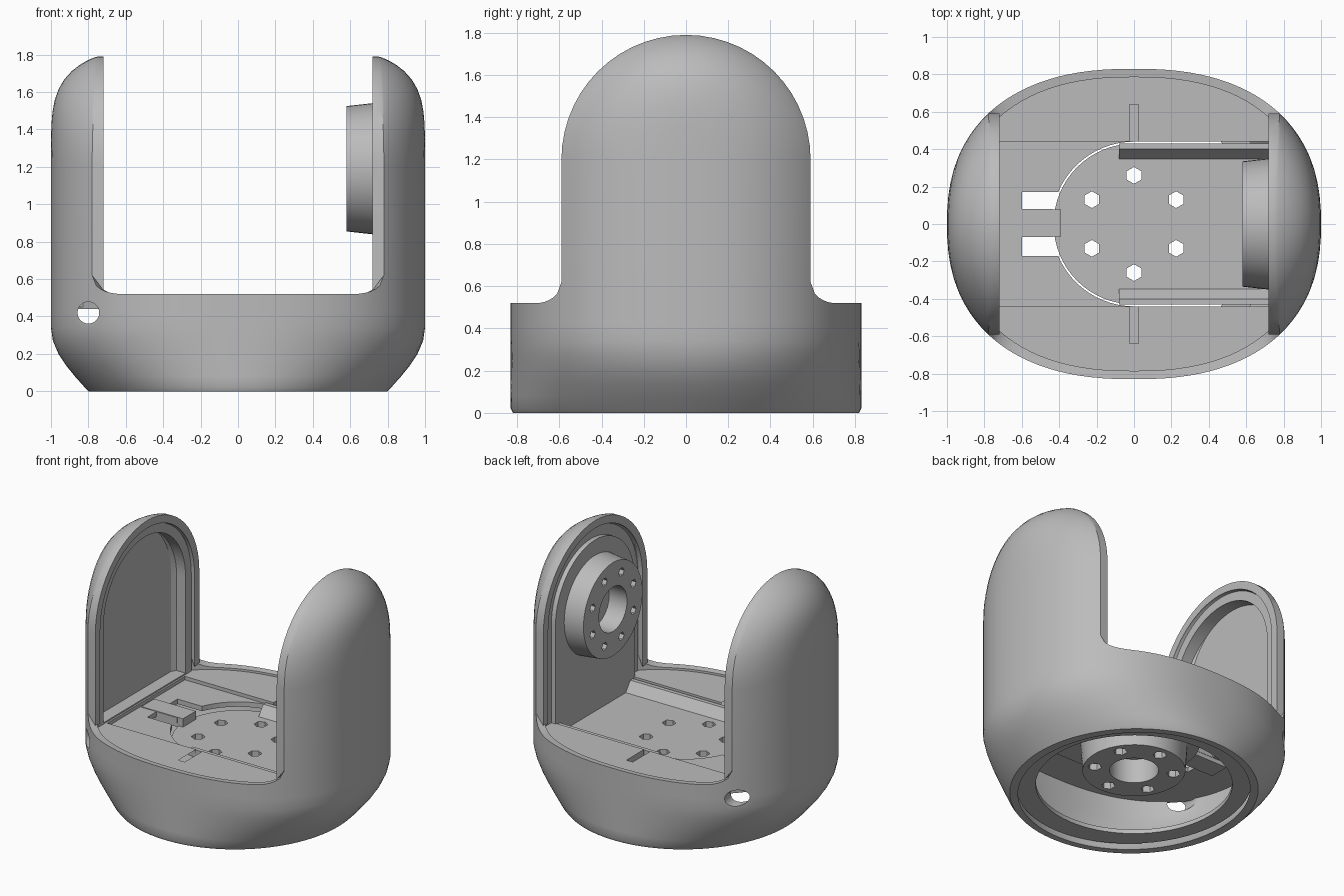
import bpy, bmesh
from math import sin, cos, pi, asin, sqrt, hypot
from mathutils import Vector, Matrix

if "Cube" in bpy.data.objects:
    bpy.data.objects.remove(bpy.data.objects["Cube"])

grey = bpy.data.materials.new("plain grey")
grey.use_nodes = True
COLOUR = (0.5, 0.5, 0.5, 1)
grey.diffuse_color = COLOUR
grey.node_tree.nodes["Principled BSDF"].inputs["Base Color"].default_value = COLOUR


def make(name, bm, angle=30):
    bmesh.ops.recalc_face_normals(bm, faces=bm.faces)
    mesh = bpy.data.meshes.new(name)
    bm.to_mesh(mesh)
    bm.free()
    ob = bpy.data.objects.new(name, mesh)
    bpy.context.collection.objects.link(ob)
    mesh.materials.append(grey)
    smooth(ob, angle)
    return ob


def smooth(ob, angle=30):
    bpy.ops.object.select_all(action='DESELECT')
    ob.select_set(True)
    bpy.context.view_layer.objects.active = ob
    bpy.ops.object.shade_smooth_by_angle(angle=angle * pi / 180)


def prism(name, outline, lo, hi, place):
    """Extrude a flat outline; place(u, v, w) maps it into the model."""
    bm = bmesh.new()
    ends = [[bm.verts.new(place(u, v, w)) for u, v in outline] for w in (lo, hi)]
    n = len(outline)
    for ring in ends:
        bm.faces.new(ring)
    for i in range(n):
        j = (i + 1) % n
        bm.faces.new((ends[0][i], ends[0][j], ends[1][j], ends[1][i]))
    return make(name, bm)


def arch(half, centre, foot, n=32):
    """Straight sides with a half-round top."""
    pts = [(half * cos(pi * i / n), centre + half * sin(pi * i / n)) for i in range(n + 1)]
    return pts + [(-half, foot), (half, foot)]


def rod(name, r1, r2, depth, centre, axis='Z', sides=48):
    bm = bmesh.new()
    turn = {'X': Matrix.Rotation(pi / 2, 4, 'Y'), 'Y': Matrix.Rotation(pi / 2, 4, 'X'),
            'Z': Matrix.Identity(4)}[axis]
    bmesh.ops.create_cone(bm, cap_ends=True, segments=sides, radius1=r1, radius2=r2,
                          depth=depth, matrix=Matrix.Translation(centre) @ turn)
    return make(name, bm)


def box(name, lo, hi):
    outline = [(lo[0], lo[1]), (hi[0], lo[1]), (hi[0], hi[1]), (lo[0], hi[1])]
    return prism(name, outline, lo[2], hi[2], flat)


def cut(ob, *cutters):
    for c in cutters:
        c.hide_render = True
        mod = ob.modifiers.new("cut", 'BOOLEAN')
        mod.object = c
        mod.operation = 'DIFFERENCE'
        mod.solver = 'EXACT'
        bpy.context.view_layer.objects.active = ob
        bpy.ops.object.modifier_apply(modifier=mod.name)
        bpy.data.objects.remove(c)
    smooth(ob)


def flat(u, v, w):
    return (u, v, w)


def upright(u, v, w):
    return (w, u, v)


def lying(u, v, w):
    return (-v, u, w)


# Plan curve: a slightly squared oval
POWER = 2.37


def oval(a):
    def bend(t):
        return abs(t) ** (2 / POWER) * (1 if t > 0 else -1)
    return bend(cos(a)), bend(sin(a))


# Outer shell: rounded base with two domed towers, outside and inside skins
R, K = 12, 28
AXIS_Z, RIM_X = 1.2, 0.72
LEVELS = (0, 0.02, 0.08, 0.14, 0.2, 0.27, 0.34, 0.42)


def skin(rx, ry, half, rim, crown):
    def base_point(x, y, z):
        """Plan position at a height: narrower and rounder towards the foot."""
        t = min(z / 0.34, 1)
        grow = 0.8 + 0.2 * sin(t * pi / 2)
        rounder = t + (1 - t) / hypot(x, y / ry)
        tuck = 0.988 if z == 0 else 1
        return x * rounder * (grow + rx - 1), y * rounder * tuck

    def side_x(r):
        return (1 - abs(half * r / ry) ** POWER) ** (1 / POWER)

    cols = []
    for i in range(-R, R + 1):
        r = sin(i / R * pi / 2)
        cols.append((side_x(r), half * r, rim + 0.1))
    quarter = []
    for i in range(1, 7):
        d = i / 6
        y = half + 0.12 * d
        quarter.append((asin((y / ry) ** (POWER / 2)), rim + 0.1 * (1 - sqrt(1 - (1 - d) ** 2))))
    start = quarter[-1][0]
    quarter += [(start + (pi / 2 - start) * i / 10, rim) for i in range(1, 11)]
    for a, h in quarter + [(pi - a, h) for a, h in reversed(quarter[:-1])]:
        x, y = oval(a)
        cols.append((x, ry * y, h))
    verts = {}
    n = len(cols)
    for s, off in ((1, 0), (-1, n)):
        for c, (x, y, top) in enumerate(cols):
            for j, z in enumerate(LEVELS + (top,)):
                px, py = base_point(x, y, z)
                verts[c + off, j] = Vector((s * px, s * py, z))
            if c <= 2 * R:
                verts[c + off, 9] = Vector((s * x * rx, s * y, AXIS_Z))
        for i in range(1, R + 1):
            r = sin(i / R * pi / 2)
            for k in range(1, K):
                t = pi * k / K
                e = side_x(r) * rx
                full = crown + (rx - crown) * max(0, 1 - r ** 4.6) ** 0.8
                x = e + (full - e) * sin(t) ** 2
                verts['dome', s, i, k] = Vector((s * x, s * half * r * cos(t),
                                                 AXIS_Z + half * r * sin(t)))
        edge = tower_edge(s, off)
        for e, key in enumerate(edge):
            p = verts[key]
            foot = e in (0, len(edge) - 1)
            verts['lip', s, e] = Vector((s * RIM_X, p.y, rim + 0.02 if foot else p.z))
    return verts, n


def tower_edge(s, off):
    """Keys along the open edge of one tower, up one side and down the other."""
    over = [('dome', s, R, k) for k in range(1, K)]
    return [(off + 2 * R, 8), (off + 2 * R, 9)] + over + [(off, 9), (off, 8)]


def shell_faces(n):
    faces = []
    for c in range(2 * n):
        d = (c + 1) % (2 * n)
        rows = 9 if c % n < 2 * R else 8
        faces += [((c, j), (d, j), (d, j + 1), (c, j + 1)) for j in range(rows)]
    for s, off in ((1, 0), (-1, n)):
        def key(i, k):
            if i == 0 or k in (0, K):
                return (off + R + (i if k == 0 else -i), 9)
            return ('dome', s, i, k)
        for i in range(R):
            for k in range(K):
                quad = (key(i, k), key(i + 1, k), key(i + 1, k + 1), key(i, k + 1))
                faces.append(tuple(dict.fromkeys(quad)))
        edge = tower_edge(s, off)
        faces += [(edge[e], ('lip', s, e), ('lip', s, e + 1), edge[e + 1])
                  for e in range(len(edge) - 1)]
    return faces


outside, count = skin(1.0, 0.83, 0.59, 0.52, 0.75)
inside, _ = skin(0.94, 0.785, 0.535, 0.515, 0.725)
bm = bmesh.new()
out_v = {k: bm.verts.new(p) for k, p in outside.items()}
in_v = {k: bm.verts.new(p) for k, p in inside.items()}
to_inner = {v: in_v[k] for k, v in out_v.items()}
patches = shell_faces(count)
for f in patches:
    bm.faces.new([out_v[k] for k in f])
rim_edges = [e for e in bm.edges if e.is_boundary]
for f in patches:
    bm.faces.new([in_v[k] for k in reversed(f)])
for e in rim_edges:
    a, b = e.verts
    bm.faces.new((a, b, to_inner[b], to_inner[a]))
shell = make("outer_shell", bm, 40)
cut(shell, rod("cable_hole_cutter", 0.058, 0.058, 3, (-0.8, 0, 0.42), 'Y', 24))

# Ledge inside the base, opened for the centre tray, slots and grooves
plan = [oval(2 * pi * i / 80) for i in range(80)]
ledge = prism("inner_ledge", [(0.96 * x, 0.8 * y) for x, y in plan], 0.44, 0.5, flat)
cut(ledge, prism("tray_cutter", arch(0.44, 0, -1.2), 0.3, 0.6, lying),
    box("recess_cutter", (-0.73, -0.44, 0.475), (0, 0.44, 0.6)),
    box("slot_cutter", (-0.6, 0.08, 0.3), (-0.36, 0.17, 0.6)),
    box("slot_cutter", (-0.6, -0.17, 0.3), (-0.36, -0.07, 0.6)))
for s in (-1, 1):
    stem = sorted((s * 0.42, s * 0.64))
    cut(ledge, box("groove_cutter", (-0.025, stem[0], 0.46), (0.025, stem[1], 0.6)))
box("tray_tongue", (-0.72, -0.068, 0.41), (-0.39, 0.078, 0.48))

# Flange around the open underside
flange = prism("bottom_flange", [(0.75 * cos(2 * pi * i / 64), 0.785 * sin(2 * pi * i / 64))
                                 for i in range(64)], 0.05, 0.08, flat)
cut(flange, rod("opening_cutter", 0.64, 0.64, 0.3, (0, 0, 0.06), 'Z', 64))

# Centre tray with hub underneath and screw holes through both
tray = prism("centre_tray", arch(0.43, 0, -0.77), 0.36, 0.42, lying)
hub = rod("base_hub", 0.335, 0.35, 0.21, (0, 0, 0.26))
cut(hub, rod("bore_cutter", 0.16, 0.16, 0.3, (0, 0, 0.18)))
for i in range(6):
    a = pi / 2 + i * pi / 3
    spot = (0.26 * cos(a), 0.26 * sin(a), 0.3)
    for part in (tray, hub):
        cut(part, rod("screw_cutter", 0.045, 0.045, 0.6, spot, 'Z', 6))

# Sloped rails along the tray edges
for s in (-1, 1):
    wedge = [(s * 0.43, 0.41), (s * 0.43, 0.49), (s * 0.4, 0.49), (s * 0.34, 0.41)]
    prism("tray_rail", wedge, -0.08, 0.75, upright)

# Plain tower: inner frame with a recessed pocket
frame = prism("right_frame", arch(0.53, AXIS_Z, 0.45), -0.76, -0.742, upright)
cut(frame, prism("pocket_cutter", arch(0.465, AXIS_Z, 0.51), -0.9, -0.6, upright))
pocket = prism("right_pocket", arch(0.475, AXIS_Z, 0.45), -0.85, -0.745, upright)
cut(pocket, prism("pocket_cutter", arch(0.465, AXIS_Z, 0.51), -0.835, -0.6, upright))

# Drive tower: stepped closing panel and round horn with bore and screw holes
prism("left_panel", arch(0.53, AXIS_Z, 0.36), 0.755, 0.77, upright)
prism("left_panel_step", arch(0.45, AXIS_Z, 0.36), 0.722, 0.76, upright)
horn = rod("drive_horn", 0.335, 0.355, 0.18, (0.67, 0, 1.19), 'X')
cut(horn, rod("bore_cutter", 0.16, 0.16, 0.26, (0.6, 0, 1.19), 'X', 24))
for i in range(8):
    a = pi / 8 + i * pi / 4
    spot = (0.6, 0.25 * cos(a), 1.19 + 0.25 * sin(a))
    cut(horn, rod("screw_cutter", 0.03, 0.03, 0.2, spot, 'X', 6))
